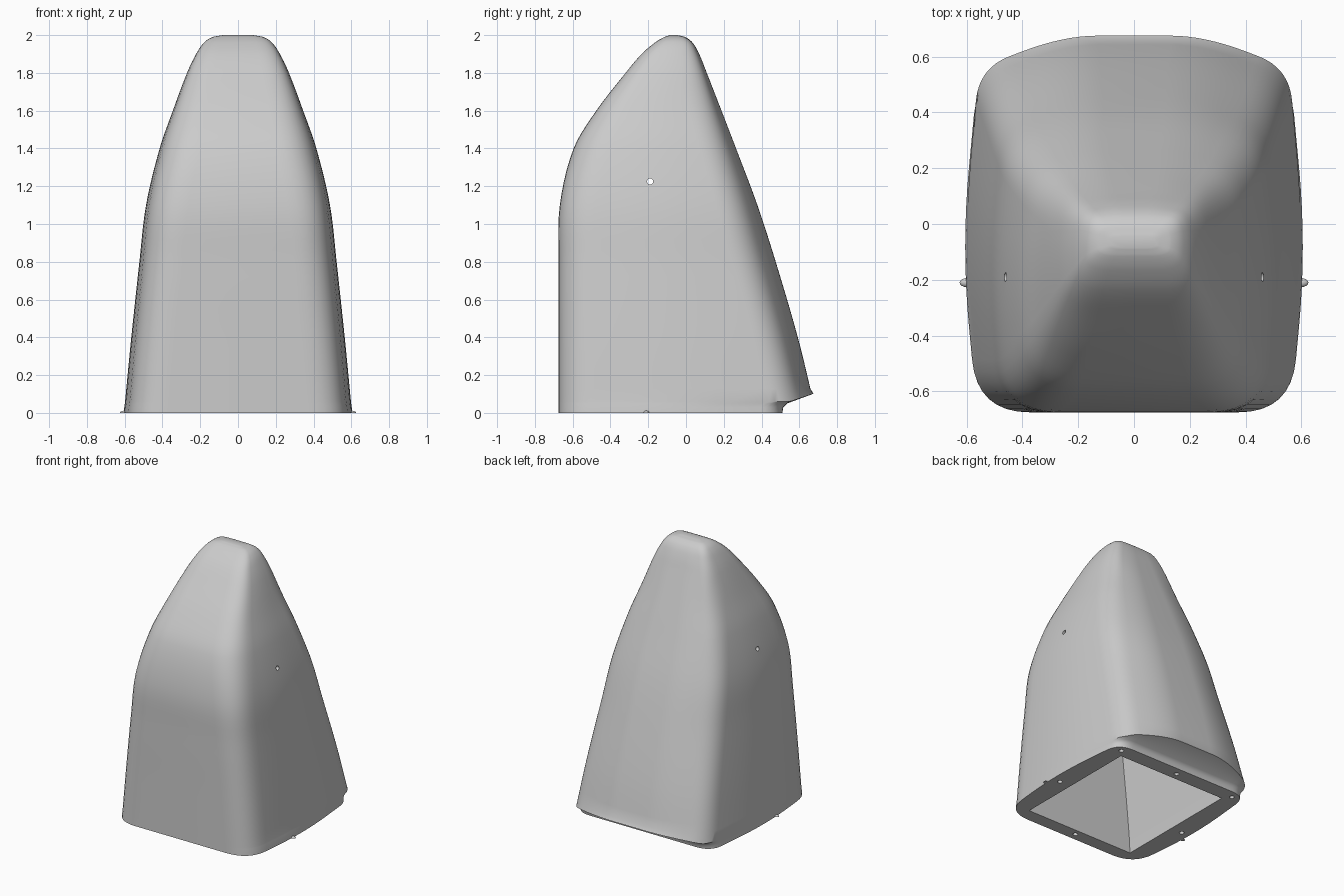
import bpy, bmesh
from mathutils import Vector, Matrix

cube = bpy.data.objects.get("Cube")
if cube:
    bpy.data.objects.remove(cube, do_unlink=True)

grey = bpy.data.materials.new("light_grey")
grey.use_nodes = True
COLOUR = (0.6, 0.6, 0.6, 1)
grey.diffuse_color = COLOUR
grey.node_tree.nodes["Principled BSDF"].inputs["Base Color"].default_value = COLOUR


def add_object(name, bm):
    bmesh.ops.recalc_face_normals(bm, faces=bm.faces)
    mesh = bpy.data.meshes.new(name)
    bm.to_mesh(mesh)
    bm.free()
    mesh.materials.append(grey)
    ob = bpy.data.objects.new(name, mesh)
    bpy.context.collection.objects.link(ob)
    return ob


def loft(name, rows):
    """Skin closed rings of points and cap both ends."""
    bm = bmesh.new()
    rings = [[bm.verts.new(p) for p in row] for row in rows]
    for a, b in zip(rings, rings[1:]):
        for i in range(len(a)):
            j = (i + 1) % len(a)
            bm.faces.new((a[i], a[j], b[j], b[i]))
    bm.faces.new(rings[0])
    bm.faces.new(rings[-1])
    return add_object(name, bm)


def section(z, hw, yf, yb, yc, lip=False):
    """Mirrored ring: flat front, bowed sides, rounded corners, bowed back."""
    side = 0.93 * hw
    pts = [Vector(p) for p in ((0, yf), (side, yf), (1.022 * hw, (yf + yc) / 2),
                               (side, yc), (side * 0.45, yb), (0, yb))]
    front_r, back_r = min(0.19, 0.45 * hw), min(0.12, 0.45 * hw)
    half = [pts[0]]
    for i, r in zip(range(1, 5), (front_r, 9, back_r, 9)):
        p = pts[i]
        ends = []
        for q in (pts[i - 1], pts[i + 1]):
            d = q - p
            ends.append(p + d.normalized() * min(r, 0.48 * d.length))
        for k in range(9):
            t = k / 8
            half.append(ends[0] * (1 - t) ** 2 + p * 2 * t * (1 - t) + ends[1] * t * t)
    half.append(pts[5])
    ring = half + [Vector((-p.x, p.y)) for p in half[-2:0:-1]]
    return [(p.x, p.y, z + (0.33 * max(0, p.y - 0.55) if lip else 0)) for p in ring]


# Outline keys: height, half width, front y, back centre y, back corner y
KEYS = [Vector(k) for k in (
    (0.06, 0.598, -0.675, 0.675, 0.56), (0.4, 0.565, -0.675, 0.592, 0.475),
    (0.8, 0.522, -0.675, 0.475, 0.36), (1.1, 0.487, -0.668, 0.378, 0.28),
    (1.4, 0.415, -0.595, 0.265, 0.19), (1.6, 0.345, -0.475, 0.188, 0.13),
    (1.8, 0.27, -0.32, 0.11, 0.08), (1.9, 0.222, -0.235, 0.07, 0.05),
    (1.96, 0.18, -0.165, 0.035, 0.025), (1.99, 0.135, -0.115, -0.005, -0.01),
    (2.0, 0.08, -0.085, -0.045, -0.045))]


def smooth_keys(keys, steps):
    out = []
    for i in range(len(keys) - 1):
        a, b = keys[i], keys[i + 1]
        # Tangents are scaled by height so uneven keys stay smooth
        def slope(j):
            lo, hi = keys[max(j - 1, 0)], keys[min(j + 1, len(keys) - 1)]
            return (hi - lo) / (hi[0] - lo[0])
        dz = b[0] - a[0]
        ma, mb = slope(i) * dz, slope(i + 1) * dz
        for k in range(steps):
            t = k / steps
            out.append(a * (2 * t**3 - 3 * t**2 + 1) + ma * (t**3 - 2 * t**2 + t)
                       + b * (3 * t**2 - 2 * t**3) + mb * (t**3 - t**2))
    return out + [keys[-1]]


# Outer shell with an undercut beneath the rear lip
profile = smooth_keys(KEYS, 5)
rows = [section(0, 0.605, -0.675, 0.51, 0.51),
        section(0.03, 0.602, -0.675, 0.515, 0.515),
        section(0.05, 0.599, -0.675, 0.535, 0.535)]
rows += [section(*k, lip=(i == 0)) for i, k in enumerate(profile)]
shell = loft("cover_shell", rows)


# Hollow interior, open at the base
def cavity_ring(z, hw, yf, yb, yc):
    x, f, b = 0.93 * hw - 0.11, yf + 0.1, yc - 0.12
    return [(-x, f, z), (x, f, z), (x, b, z), (-x, b, z)]


cavity_rows = [cavity_ring(-0.02, 0.6, -0.675, 0, 0.51)]
cavity_rows += [cavity_ring(*k) for k in profile if 0.1 < k[0] < 1.8]
cutters = [loft("cavity_cutter", cavity_rows)]


# Mounting holes in the flange and a cross hole through both sides
def hole(loc, radius, depth, axis="Z"):
    bm = bmesh.new()
    turn = Matrix.Rotation(1.5708, 4, "Y") if axis == "X" else Matrix.Identity(4)
    bmesh.ops.create_cone(bm, cap_ends=True, segments=16, radius1=radius,
                          radius2=radius, depth=depth,
                          matrix=Matrix.Translation(loc) @ turn)
    cutters.append(add_object("hole_cutter", bm))


for spot in ((-0.49, 0.45), (0, 0.45), (0.49, 0.45), (-0.54, -0.14), (0.54, -0.14), (0, -0.62)):
    hole((*spot, 0), 0.017, 0.08)
hole((0, -0.19, 1.225), 0.016, 2, "X")

bpy.context.view_layer.objects.active = shell
for cutter in cutters:
    cutter.hide_render = True
    mod = shell.modifiers.new("cut", "BOOLEAN")
    mod.operation = "DIFFERENCE"
    mod.solver = "EXACT"
    mod.object = cutter
    bpy.ops.object.modifier_apply(modifier=mod.name)
    bpy.data.objects.remove(cutter, do_unlink=True)

# Small locating nubs at the foot of each side
parts = [shell]
for name, s in (("left_nub", 1), ("right_nub", -1)):
    bm = bmesh.new()
    bmesh.ops.create_uvsphere(bm, u_segments=16, v_segments=8, radius=1)
    bmesh.ops.bisect_plane(bm, geom=bm.verts[:] + bm.edges[:] + bm.faces[:],
                           plane_co=(0, 0, 0), plane_no=(0, 0, -1), clear_outer=True)
    bmesh.ops.holes_fill(bm, edges=[e for e in bm.edges if e.is_boundary])
    bm.transform(Matrix.Translation((s * 0.6, -0.21, 0)) @ Matrix.Diagonal((0.025, 0.016, 0.012, 1)))
    parts.append(add_object(name, bm))

bpy.ops.object.select_all(action="DESELECT")
for ob in parts:
    ob.select_set(True)
bpy.ops.object.shade_smooth_by_angle(angle=0.7)
